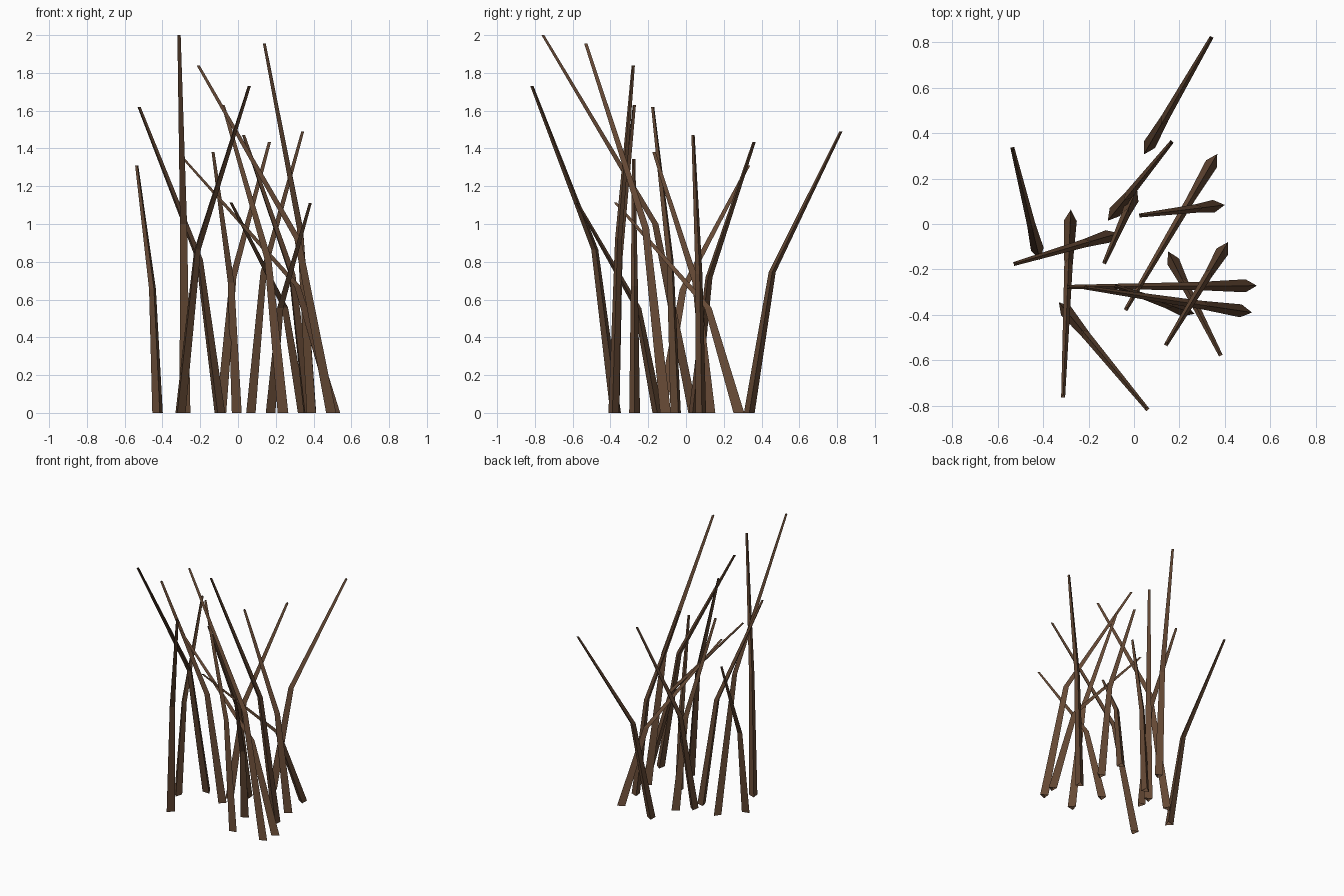
import bpy, bmesh, math

if "Cube" in bpy.data.objects:
    bpy.data.objects.remove(bpy.data.objects["Cube"])

bark = bpy.data.materials.new("brown bark")
bark.diffuse_color = (0.133, 0.068, 0.036, 1)
bark.use_nodes = True
bark.node_tree.nodes["Principled BSDF"].inputs["Base Color"].default_value = bark.diffuse_color

# each twig: base x, base y, tip x, tip y, height
TWIGS = [
    (0.06, 0.335, 0.34, 0.82, 1.49),
    (-0.095, 0.04, 0.165, 0.36, 1.435),
    (0.0, 0.125, -0.13, -0.17, 1.38),
    (-0.422, -0.127, -0.535, 0.333, 1.31),
    (-0.10, -0.05, -0.525, -0.175, 1.62),
    (-0.28, 0.03, -0.312, -0.76, 2.0),
    (-0.31, -0.37, 0.058, -0.815, 1.73),
    (0.35, 0.28, -0.035, -0.375, 1.115),
    (0.367, 0.08, 0.028, 0.038, 1.47),
    (0.508, -0.272, -0.29, -0.277, 1.345),
    (0.487, -0.385, -0.213, -0.28, 1.84),
    (0.397, -0.108, 0.142, -0.53, 1.955),
    (0.165, -0.15, 0.38, -0.575, 1.11),
    (0.235, -0.385, -0.08, -0.275, 1.63),
]

# (share of height, share of lean, radius): upright lower half, leaning upper half
RINGS = [(0, 0, 0.033), (0.5, 0.25, 0.0215), (1, 1, 0.01)]


def twig(name, bx, by, tx, ty, height):
    """Three-sided open tapered tube, ridge pointing away from the lean."""
    bm = bmesh.new()
    lean = math.atan2(ty - by, tx - bx)
    rings = []
    for h, s, r in RINGS:
        cx, cy = bx + (tx - bx) * s, by + (ty - by) * s
        angles = [lean + math.pi + k * math.tau / 3 for k in range(3)]
        rings.append([bm.verts.new((cx + r * math.cos(a), cy + r * math.sin(a), h * height))
                      for a in angles])
    for lo, hi in zip(rings, rings[1:]):
        for k in range(3):
            n = (k + 1) % 3
            bm.faces.new((lo[k], lo[n], hi[n], hi[k]))
    mesh = bpy.data.meshes.new(name)
    bm.to_mesh(mesh)
    bm.free()
    mesh.materials.append(bark)
    bpy.context.collection.objects.link(bpy.data.objects.new(name, mesh))


for i, t in enumerate(TWIGS):
    twig(f"twig_{i + 1}", *t)
